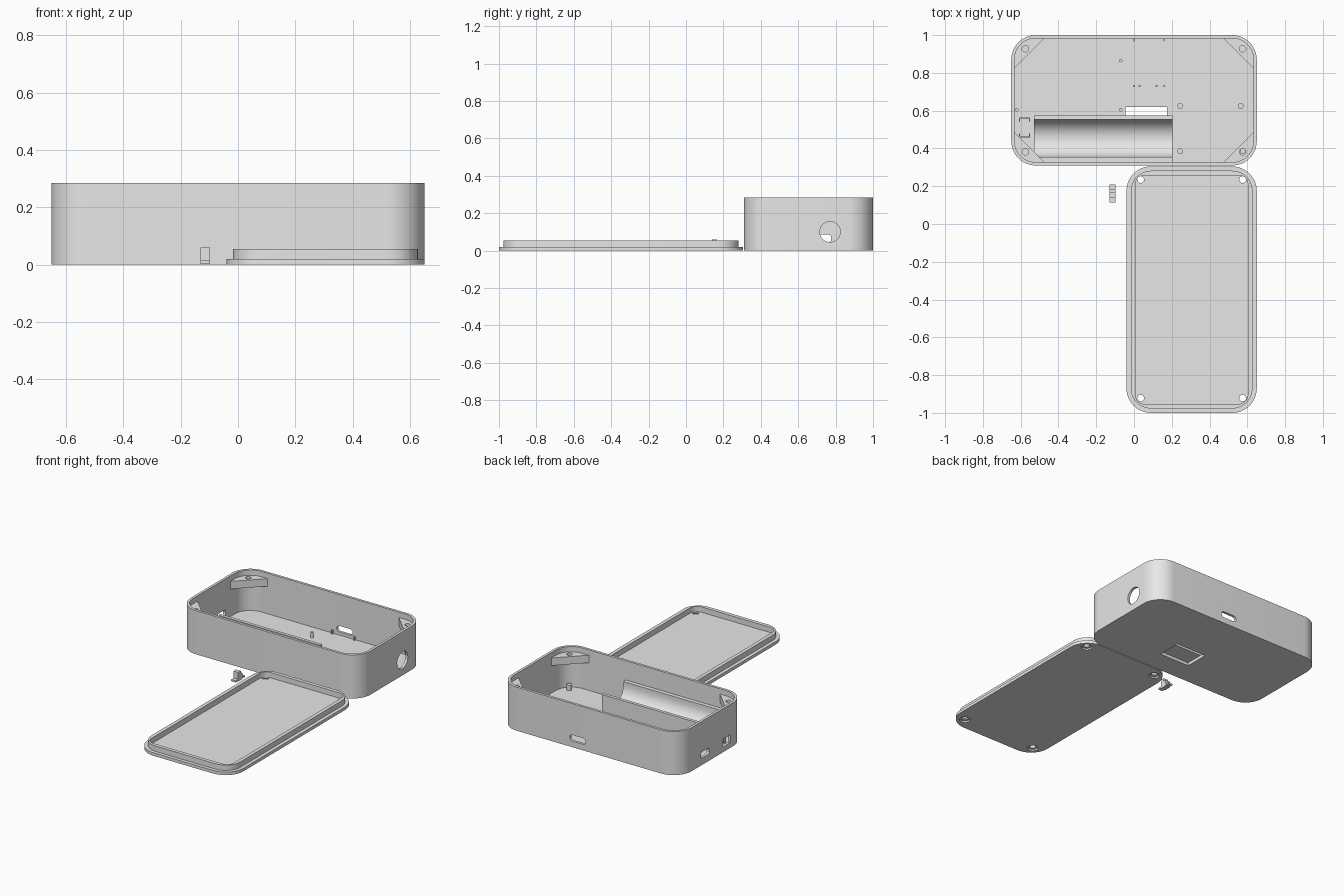
import bpy, bmesh, math
from mathutils import Vector

if "Cube" in bpy.data.objects:
    bpy.data.objects.remove(bpy.data.objects["Cube"])

grey = bpy.data.materials.new("plain_grey")
grey.diffuse_color = (0.8, 0.8, 0.8, 1)
grey.use_nodes = True
grey.node_tree.nodes["Principled BSDF"].inputs["Base Color"].default_value = grey.diffuse_color


def prism(name, pts, lo, hi, axis="z"):
    """Extrude a 2D outline along an axis (x: outline is y,z; y: outline is x,z)."""
    place = {"z": lambda a, b, h: (a, b, h),
             "x": lambda a, b, h: (h, a, b),
             "y": lambda a, b, h: (a, h, b)}[axis]
    bm = bmesh.new()
    rings = [[bm.verts.new(place(a, b, h)) for a, b in pts] for h in (lo, hi)]
    n = len(pts)
    bm.faces.new(rings[0])
    bm.faces.new(rings[1])
    for i in range(n):
        j = (i + 1) % n
        bm.faces.new((rings[0][i], rings[0][j], rings[1][j], rings[1][i]))
    bmesh.ops.recalc_face_normals(bm, faces=bm.faces)
    me = bpy.data.meshes.new(name)
    bm.to_mesh(me)
    bm.free()
    me.materials.append(grey)
    ob = bpy.data.objects.new(name, me)
    bpy.context.collection.objects.link(ob)
    return ob


def rounded(x0, x1, y0, y1, r, seg=12):
    pts = []
    for k, (cx, cy) in enumerate([(x1 - r, y1 - r), (x0 + r, y1 - r),
                                  (x0 + r, y0 + r), (x1 - r, y0 + r)]):
        for i in range(seg + 1):
            a = math.pi / 2 * (k + i / seg)
            pts.append((cx + r * math.cos(a), cy + r * math.sin(a)))
    return pts


def circle(cx, cy, r, n=24):
    return [(cx + r * math.cos(2 * math.pi * i / n),
             cy + r * math.sin(2 * math.pi * i / n)) for i in range(n)]


def rect(x0, x1, y0, y1):
    return [(x0, y0), (x1, y0), (x1, y1), (x0, y1)]


def cut(ob, *cutters):
    """Subtract each cutter, bake the result and drop the cutter."""
    for c in cutters:
        mod = ob.modifiers.new("cut", "BOOLEAN")
        mod.operation, mod.solver, mod.object = "DIFFERENCE", "EXACT", c
        c.hide_render = True
        dg = bpy.context.evaluated_depsgraph_get()
        me = bpy.data.meshes.new_from_object(ob.evaluated_get(dg))
        ob.modifiers.clear()
        ob.data = me
        bpy.data.objects.remove(c)


# --- case: rounded shell with a floor ---
X, Y0, Y1, H, W = 0.65, 0.31, 1.0, 0.285, 0.017
FLOOR, R = 0.02, 0.13
case = prism("case_shell", rounded(-X, X, Y0, Y1, R), 0, H)
cut(case,
    prism("cavity", rounded(-X + W, X - W, Y0 + W, Y1 - W, R - W), FLOOR, H + 0.1),
    # knob hole on the right, ports on the left and back, opening in the floor
    prism("knob_hole", circle(0.77, 0.10, 0.055, 32), 0.6, 0.7, "x"),
    prism("left_port", rounded(0.69, 0.775, 0.045, 0.085, 0.012, 4), -0.7, -0.6, "x"),
    prism("switch_port", rect(0.47, 0.55, 0.035, 0.085), -0.7, -0.6, "x"),
    prism("back_port", rounded(0.025, 0.14, 0.04, 0.08, 0.019, 6), 0.95, 1.05, "y"),
    prism("floor_opening", rect(-0.045, 0.175, 0.46, 0.62), -0.1, 0.1))

# --- triangular screw gussets in the four corners ---
cy = (Y0 + Y1) / 2
hx, hy, ri = X - W + 0.003, (Y1 - Y0) / 2 - W + 0.003, R - W + 0.003
for sx in (-1, 1):
    for sy in (-1, 1):
        pts = [(hx - 0.165, hy), (hx, hy - 0.165)]
        for i in range(9):
            a = math.pi / 2 * i / 8
            pts.append((hx - ri + ri * math.cos(a), hy - ri + ri * math.sin(a)))
        pts = [(sx * px, cy + sy * py) for px, py in pts]
        g = prism("corner_gusset", pts, 0.20, 0.25)
        cut(g, prism("screw_hole", circle(sx * 0.575, cy + sy * 0.273, 0.017), 0.1, 0.3))

# --- battery cradle: block with a half-round trough ---
arc = [(0.454 + 0.1 * math.cos(math.pi * i / 24), 0.14 - 0.1 * math.sin(math.pi * i / 24))
       for i in range(25)]
profile = [(0.325, 0.16), (0.325, 0.022), (0.575, 0.022), (0.575, 0.16),
           (0.554, 0.16)] + arc + [(0.354, 0.16)]
prism("battery_cradle", profile, -0.53, 0.205, "x")

# --- mounting pegs on the floor ---
pegs = [(0.245, 0.625, 0.015), (0.565, 0.625, 0.015), (0.245, 0.385, 0.015),
        (0.575, 0.385, 0.015), (-0.07, 0.865, 0.009), (-0.07, 0.605, 0.009),
        (-0.62, 0.605, 0.009)]
for px, py, r in pegs:
    prism("floor_peg", circle(px, py, r, 16), 0.015, 0.055)
for px, py in [(0, 0.73), (0.03, 0.73), (0.12, 0.73), (0.16, 0.73), (0, 0.973), (0.16, 0.973)]:
    prism("locating_pin", circle(px, py, 0.006, 10), 0.015, 0.045)

# --- switch holder brackets by the left wall ---
for s in (-1, 1):
    y = 0.51 + s * 0.05
    prism("switch_bracket", rect(-0.61, -0.55, y - 0.004, y + 0.004), 0.015, 0.09)
    for x in (-0.61, -0.556):
        ya, yb = sorted((y, y - s * 0.018))
        prism("bracket_lip", rect(x, x + 0.006, ya, yb), 0.015, 0.09)

# --- lid: plate with a raised lip and countersunk screw holes ---
LX0, LX1, LY0, LY1 = -0.04, 0.65, -1.0, 0.305


def inset(d, r):
    return rounded(LX0 + d, LX1 - d, LY0 + d, LY1 - d, r)


plate = prism("lid_plate", inset(0, 0.13), 0, 0.02)
lip = prism("lid_lip", inset(0.023, 0.107), 0.02, 0.055)
cut(lip, prism("lip_pocket", inset(0.047, 0.05), 0.0, 0.1))
for x in (0.035, 0.575):
    for y in (0.235, -0.922):
        for ob in (plate, lip):
            cut(ob, prism("screw_hole", circle(x, y, 0.018), -0.1, 0.1))
        cut(plate, prism("countersink", circle(x, y, 0.033), -0.1, 0.01))

# --- loose switch slider ---
prism("slider_base", rect(-0.13, -0.097, 0.115, 0.21), 0.004, 0.014)
prism("slider_body", rect(-0.13, -0.097, 0.14, 0.185), 0.0, 0.04)
prism("slider_knob", rect(-0.13, -0.097, 0.14, 0.167), 0.04, 0.06)

# --- smooth curved walls, keep edges sharp ---
for ob in list(bpy.context.scene.objects):
    bpy.ops.object.select_all(action="DESELECT")
    ob.select_set(True)
    bpy.context.view_layer.objects.active = ob
    bpy.ops.object.shade_smooth_by_angle(angle=math.radians(30))
